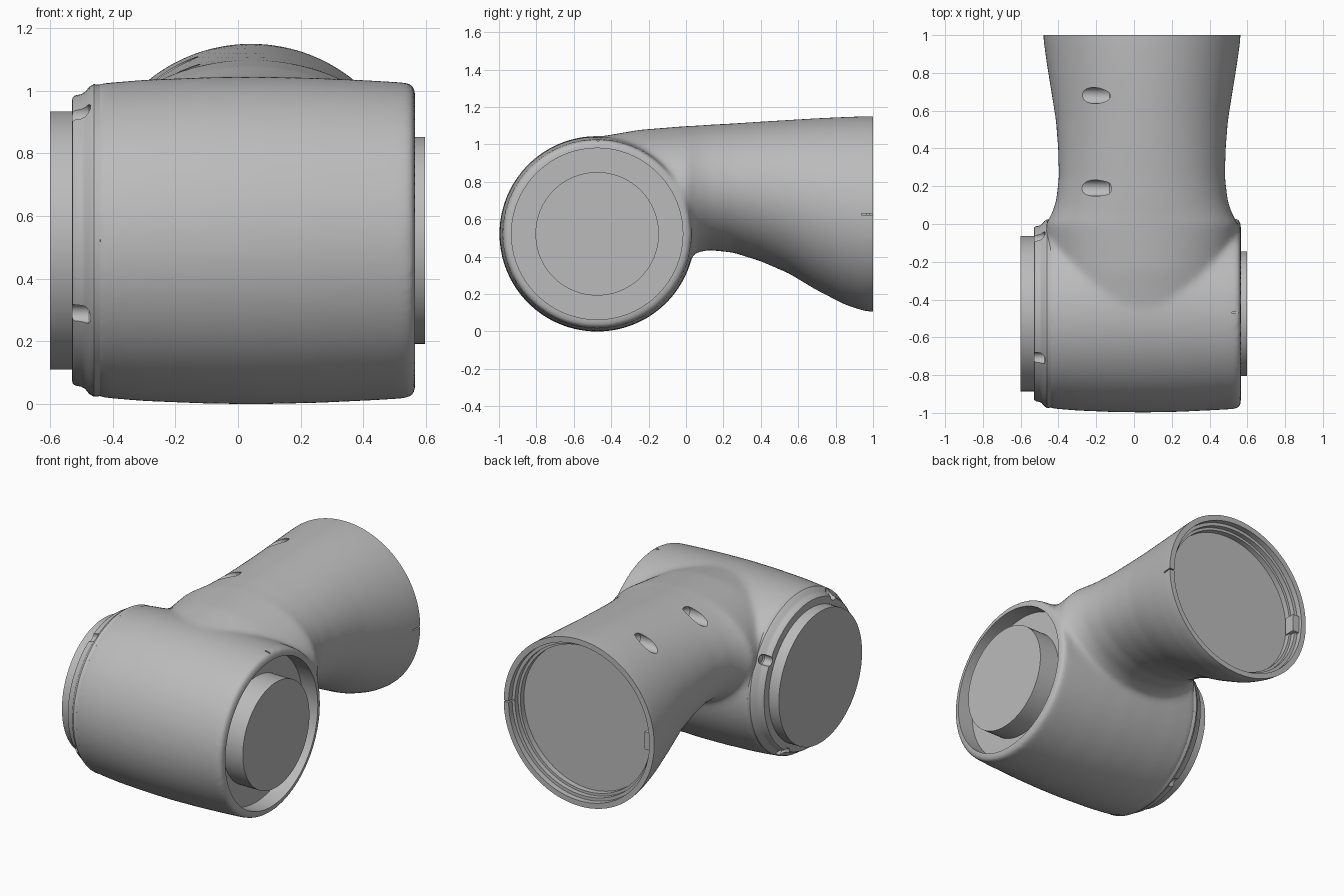
import bpy, bmesh, math
from mathutils import Matrix, Vector

cube = bpy.data.objects.get("Cube")
if cube:
    bpy.data.objects.remove(cube, do_unlink=True)

AXIS_Y, AXIS_Z = -0.475, 0.522      # axis of the cross barrel
NECK_X, NECK_Z = 0.042, 0.627       # centre of the open neck end

grey = bpy.data.materials.new("satin grey")
grey.use_nodes = True
grey.diffuse_color = (0.5, 0.5, 0.5, 1)
grey.node_tree.nodes["Principled BSDF"].inputs["Base Color"].default_value = (0.5, 0.5, 0.5, 1)


def loft(name, rings):
    """Skin a list of closed rings and cap both ends."""
    bm = bmesh.new()
    loops = [[bm.verts.new(p) for p in ring] for ring in rings]
    n = len(loops[0])
    for a, b in zip(loops, loops[1:]):
        for i in range(n):
            bm.faces.new((a[i], a[(i + 1) % n], b[(i + 1) % n], b[i]))
    bm.faces.new(loops[0])
    bm.faces.new(loops[-1])
    bmesh.ops.recalc_face_normals(bm, faces=bm.faces)
    mesh = bpy.data.meshes.new(name)
    bm.to_mesh(mesh)
    bm.free()
    mesh.materials.append(grey)
    obj = bpy.data.objects.new(name, mesh)
    bpy.context.collection.objects.link(obj)
    return obj


def circle(n=96):
    return [(math.cos(t), math.sin(t)) for t in (2 * math.pi * i / n for i in range(n))]


def turn_x(name, profile, y=AXIS_Y, z=AXIS_Z, n=96):
    """Turned solid along x from (x, radius) pairs."""
    return loft(name, [[(x, y + r * c, z + r * s) for c, s in circle(n)] for x, r in profile])


def turn_y(name, profile):
    """Turned solid along y from (y, radius) pairs, on the neck centre."""
    return loft(name, [[(NECK_X + r * c, y, NECK_Z + r * s) for c, s in circle()]
                       for y, r in profile])


def box(name, centre, size):
    x, y, z = size
    ring = [(-x / 2, -y / 2), (x / 2, -y / 2), (x / 2, y / 2), (-x / 2, y / 2)]
    return loft(name, [[Vector(centre) + Vector((a, b, h)) for a, b in ring]
                       for h in (-z / 2, z / 2)])


def boolean(obj, other, operation="DIFFERENCE"):
    mod = obj.modifiers.new(operation.lower(), "BOOLEAN")
    mod.object, mod.operation, mod.solver = other, operation, "EXACT"


def bake(obj, helpers):
    """Apply the modifier stack and discard the cutters."""
    graph = bpy.context.evaluated_depsgraph_get()
    mesh = bpy.data.meshes.new_from_object(obj.evaluated_get(graph))
    obj.modifiers.clear()
    obj.data = mesh
    for h in helpers:
        bpy.data.objects.remove(h, do_unlink=True)


def shade(obj, angle=35):
    bpy.ops.object.select_all(action="DESELECT")
    obj.select_set(True)
    bpy.context.view_layer.objects.active = obj
    bpy.ops.object.shade_smooth_by_angle(angle=math.radians(angle))


# Barrel: gently bulged cylinder across x
housing = turn_x("housing", [(-0.47, 0.46), (-0.455, 0.5), (-0.3, 0.513), (-0.1, 0.521), (0.06, 0.523),
                             (0.25, 0.519), (0.42, 0.511), (0.555, 0.503), (0.566, 0.49)])

# Neck: oval sections (y, bottom, top, half width) flaring to a round end
sections = [(-0.47, 0.40, 1.04, 0.48), (-0.25, 0.40, 1.078, 0.48), (0.0, 0.40, 1.098, 0.51),
            (0.05, 0.42, 1.1, 0.48), (0.12, 0.435, 1.105, 0.455), (0.25, 0.422, 1.112, 0.44),
            (0.4, 0.375, 1.122, 0.444), (0.55, 0.31, 1.131, 0.456), (0.7, 0.22, 1.14, 0.48),
            (0.85, 0.143, 1.147, 0.504), (0.95, 0.11, 1.15, 0.518), (1.0, 0.104, 1.15, 0.523),
            (1.08, 0.104, 1.15, 0.523)]
neck = loft("neck", [[(NECK_X + w * c, y, (b + t) / 2 + (t - b) / 2 * s) for c, s in circle()]
                     for y, b, t, w in sections])

# Blend barrel and neck into one soft casting
boolean(housing, neck, "UNION")
remesh = housing.modifiers.new("blend", "REMESH")
remesh.mode, remesh.voxel_size = "VOXEL", 0.014
soften = housing.modifiers.new("soften", "SMOOTH")
soften.factor, soften.iterations = 0.5, 20
bake(housing, [neck])

# Cut the neck end flat, then the stepped sockets, screw pockets and index marks
cutters = [
    box("end_trim", (0, 1.2, 0.6), (2, 0.4, 2)),
    turn_y("neck_socket", [(0.9, 0.452), (0.935, 0.452), (0.935, 0.468), (0.965, 0.468),
                           (0.965, 0.488), (1.1, 0.488)]),
    turn_x("side_socket", [(0.46, 0.458), (0.7, 0.458)]),
    box("neck_mark", (0.565, 0.97, NECK_Z), (0.1, 0.065, 0.008)),
    box("barrel_mark", (0.535, -0.47, 1.03), (0.035, 0.01, 0.03)),
]
for y, z in ((0.68, 1.068), (0.19, 1.05)):
    cutters.append(turn_x("screw_pocket", [(-0.45, 0.043), (-0.13, 0.043), (-0.1, 0.02)], y, z, 32))
for c in cutters:
    boolean(housing, c)
bake(housing, cutters)
shade(housing)

# Stepped collar with four screw pockets on the right end
collar = turn_x("collar", [(-0.40, 0.45), (-0.44, 0.497), (-0.46, 0.499), (-0.475, 0.49),
                           (-0.488, 0.474), (-0.5, 0.467), (-0.52, 0.463), (-0.528, 0.456),
                           (-0.53, 0.445), (-0.53, 0.3)])
pockets = []
for k in range(4):
    a = math.radians(30 + 90 * k)
    pockets.append(turn_x("collar_pocket", [(-0.56, 0.03), (-0.475, 0.03), (-0.46, 0.015)],
                          AXIS_Y + 0.468 * math.cos(a), AXIS_Z + 0.468 * math.sin(a), 32))
for p in pockets:
    boolean(collar, p)
bake(collar, pockets)
shade(collar)

# Round end plates
shade(turn_x("right_cap", [(-0.6, 0.412), (-0.5, 0.412)]))
shade(turn_x("left_cap", [(0.44, 0.33), (0.597, 0.33)]))

# Locating key inside the neck socket
box("locating_key", (NECK_X - 0.463, 0.945, NECK_Z), (0.045, 0.07, 0.11))
